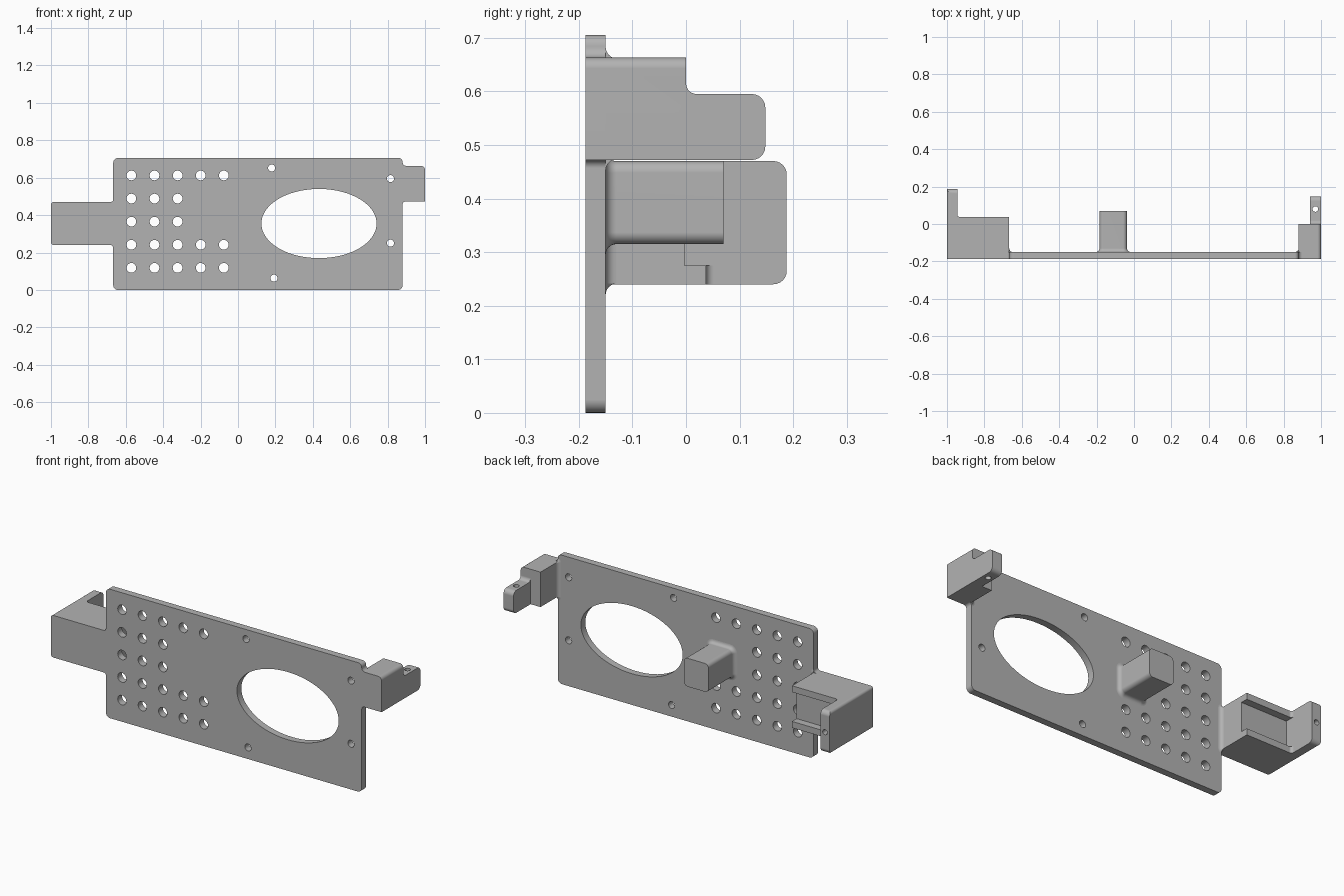
import bpy, bmesh, math
from mathutils import Vector

cube = bpy.data.objects.get("Cube")
if cube:
    bpy.data.objects.remove(cube, do_unlink=True)

grey = bpy.data.materials.new("Mid grey")
grey.use_nodes = True
grey.diffuse_color = (0.45, 0.45, 0.45, 1)
grey.node_tree.nodes["Principled BSDF"].inputs["Base Color"].default_value = (0.45, 0.45, 0.45, 1)

FRONT, BACK = -0.188, -0.15   # plate faces
INSIDE = -0.153               # where added blocks start, just within the plate


def rounded(corners, steps=6):
    """Right-angled outline of (a, b, radius) corners, with rounded corners."""
    points = []
    for i, (a, b, r) in enumerate(corners):
        p = Vector((a, b))
        if r == 0:
            points.append(p)
            continue
        before = (Vector(corners[i - 1][:2]) - p).normalized()
        after = (Vector(corners[(i + 1) % len(corners)][:2]) - p).normalized()
        centre = p + (before + after) * r
        for k in range(steps + 1):
            t = math.pi / 2 * k / steps
            points.append(centre - after * r * math.cos(t) - before * r * math.sin(t))
    return points


def box(a0, a1, b0, b1, r=0):
    return rounded([(a0, b0, r), (a1, b0, r), (a1, b1, r), (a0, b1, r)])


def ellipse(a, b, ra, rb, n):
    return [Vector((a + ra * math.cos(math.tau * i / n), b + rb * math.sin(math.tau * i / n)))
            for i in range(n)]


def place(axis, p, h):
    return {"x": (h, p[0], p[1]), "y": (p[0], h, p[1]), "z": (p[0], p[1], h)}[axis]


def loft(bm, axis, rings):
    """Closed solid through (outline, height) rings along an axis."""
    loops = [[bm.verts.new(place(axis, p, h)) for p in outline] for outline, h in rings]
    n = len(loops[0])
    for low, high in zip(loops, loops[1:]):
        for i in range(n):
            j = (i + 1) % n
            bm.faces.new((low[i], low[j], high[j], high[i]))
    bm.faces.new(loops[0][::-1])
    bm.faces.new(loops[-1])


def solid(name, axis, *ring_sets):
    bm = bmesh.new()
    for rings in ring_sets:
        loft(bm, axis, rings)
    bmesh.ops.recalc_face_normals(bm, faces=bm.faces)
    mesh = bpy.data.meshes.new(name)
    bm.to_mesh(mesh)
    bm.free()
    mesh.materials.append(grey)
    obj = bpy.data.objects.new(name, mesh)
    bpy.context.collection.objects.link(obj)
    return obj


def prism(name, axis, outline, low, high):
    return solid(name, axis, [(outline, low), (outline, high)])


def combine(obj, tool, operation):
    mod = obj.modifiers.new("cut", "BOOLEAN")
    mod.operation, mod.solver, mod.object = operation, "EXACT", tool
    bpy.context.view_layer.objects.active = obj
    bpy.ops.object.modifier_apply(modifier=mod.name)
    bpy.data.objects.remove(tool, do_unlink=True)


def fillet_rings(x0, x1, z0, z1, corner, r=0.02, steps=6):
    """Concave flare where a block meets the back of the plate."""
    rings = [(box(x0 - r, x1 + r, z0 - r, z1 + r, corner + r), INSIDE)]
    for k in range(steps + 1):
        t = math.pi / 2 * k / steps
        o = r * (1 - math.sin(t))
        rings.append((box(x0 - o, x1 + o, z0 - o, z1 + o, corner + o),
                      BACK + r * (1 - math.cos(t))))
    return rings


# Plate with its two side tabs
plate = prism("mounting_plate", "y", rounded([
    (-0.667, 0, 0.025), (0.88, 0, 0.025), (0.88, 0.472, 0.015), (1, 0.472, 0),
    (1, 0.663, 0.02), (0.88, 0.663, 0.02), (0.88, 0.705, 0.02), (-0.667, 0.705, 0.025),
    (-0.667, 0.47, 0.015), (-1, 0.47, 0.015), (-1, 0.24, 0.015), (-0.667, 0.24, 0.015)]),
    FRONT, BACK)

# Oval opening, vent hole grid and screw holes
outlines = [ellipse(0.433, 0.355, 0.308, 0.185, 72)]
for row in range(5):
    for col in range(3 if row in (2, 3) else 5):
        outlines.append(ellipse(-0.57 + 0.1235 * col, 0.118 + 0.1235 * row, 0.026, 0.026, 24))
for x, z in ((0.18, 0.652), (0.815, 0.595), (0.815, 0.25), (0.192, 0.063)):
    outlines.append(ellipse(x, z, 0.019, 0.019, 20))
combine(plate, solid("hole_cutters", "y", *[[(o, -0.3), (o, 0)] for o in outlines]), "DIFFERENCE")

# Square post with a flared foot
rings = fillet_rings(-0.185, -0.037, 0.315, 0.47, 0.022)
post = solid("post", "y", rings + [(box(-0.185, -0.037, 0.315, 0.47, 0.022), 0.07)])

# Right bracket: block with a long ear, a back pocket and a blind screw hole
right_bracket = prism("right_bracket", "z", rounded([
    (-1.1, INSIDE, 0), (-0.667, INSIDE, 0), (-0.667, 0.037, 0), (-0.945, 0.037, 0.015),
    (-0.945, 0.3, 0), (-1.1, 0.3, 0)]), 0.1, 0.6)
combine(right_bracket, prism("side_limit", "x", box(-0.3, 0.188, 0.24, 0.47, 0.025), -1.2, -0.5),
        "INTERSECT")
combine(right_bracket, prism("front_limit", "y", box(-1, -0.5, 0.24, 0.47, 0.015), -0.3, 0.4),
        "INTERSECT")
combine(right_bracket, prism("pocket", "y", box(-0.945, -0.6, 0.275, 0.435), -0.003, 0.1),
        "DIFFERENCE")
combine(right_bracket, prism("screw_hole", "y", ellipse(-0.972, 0.355, 0.014, 0.014, 20), 0.08, 0.3),
        "DIFFERENCE")

# Left bracket: taller block with a stepped ear and an upright screw hole
left_bracket = prism("left_bracket", "z", rounded([
    (0.88, INSIDE, 0), (1.1, INSIDE, 0), (1.1, 0.3, 0), (0.94, 0.3, 0),
    (0.94, 0, 0), (0.88, 0, 0)]), 0.3, 0.8)
combine(left_bracket, prism("side_limit", "x", rounded([
    (-0.3, 0.472, 0), (0.148, 0.472, 0.025), (0.148, 0.595, 0.025), (0, 0.595, 0.02),
    (0, 0.75, 0), (-0.3, 0.75, 0)]), 0.8, 1.2), "INTERSECT")
combine(left_bracket, prism("front_limit", "y", box(0.7, 1, 0.4, 0.663, 0.02), -0.3, 0.4),
        "INTERSECT")
combine(left_bracket, prism("screw_hole", "z", ellipse(0.97, 0.08, 0.015, 0.015, 20), 0.4, 0.7),
        "DIFFERENCE")

# Fillets blending the brackets into the plate edge
right_fillet = solid("right_fillet", "y", fillet_rings(-0.76, -0.667, 0.24, 0.47, 0.003))
combine(right_fillet, prism("edge_limit", "y", box(-0.667, 0, 0, 0.7), -0.3, 0.1), "INTERSECT")
left_fillet = solid("left_fillet", "y", fillet_rings(0.88, 0.97, 0.472, 0.663, 0.003))
combine(left_fillet, prism("edge_limit", "y", box(0.5, 0.88, 0, 0.7), -0.3, 0.1), "INTERSECT")

# Smooth the rounded edges and keep the flats crisp
bpy.ops.object.select_all(action="DESELECT")
parts = [plate, post, right_bracket, left_bracket, right_fillet, left_fillet]
for part in parts:
    part.select_set(True)
bpy.context.view_layer.objects.active = plate
bpy.ops.object.shade_smooth_by_angle(angle=math.radians(30))
for part in parts:
    mod = part.modifiers.new("flat_normals", "WEIGHTED_NORMAL")
    mod.keep_sharp = True
